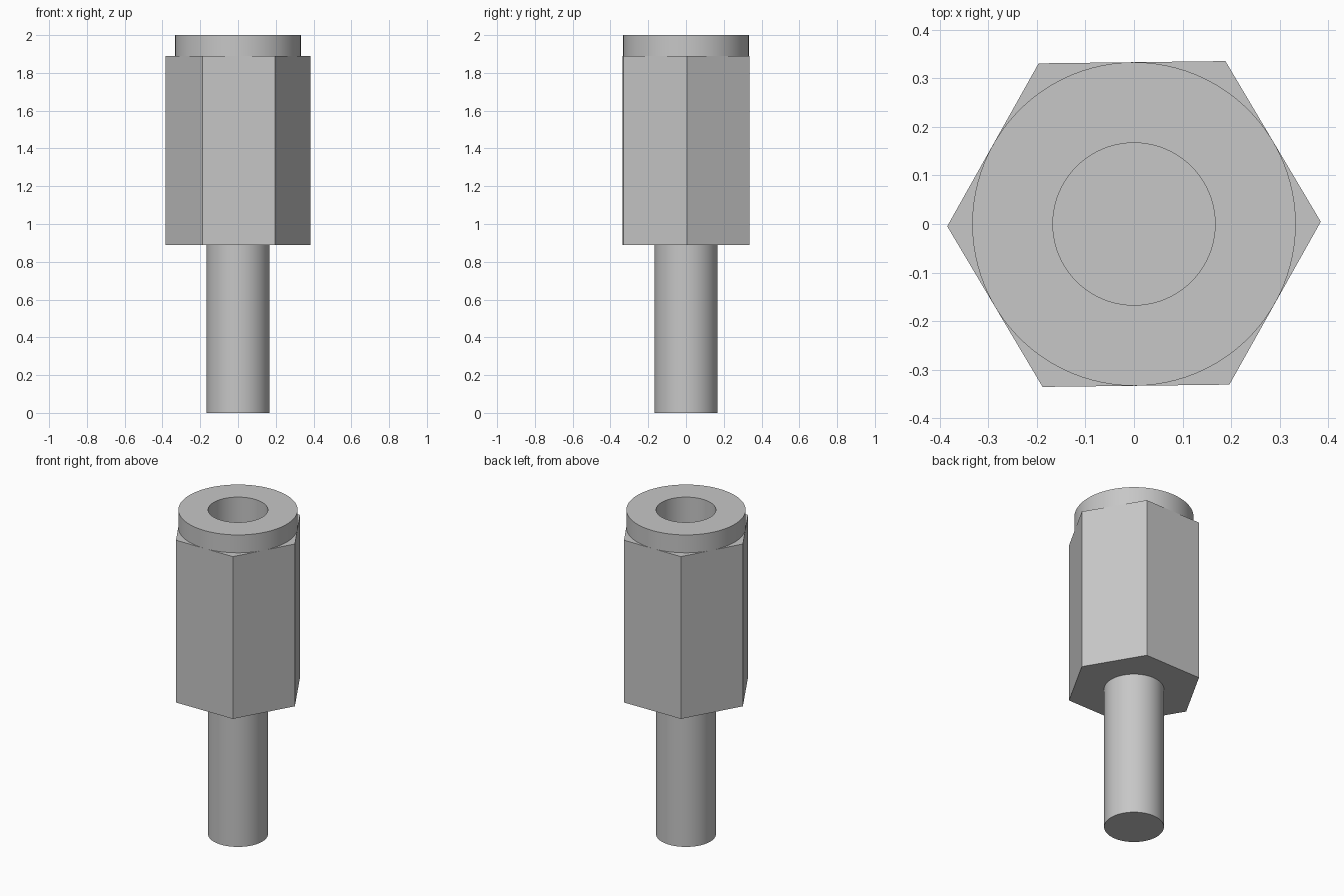
import bpy
import math

cube = bpy.data.objects.get("Cube")
if cube:
    bpy.data.objects.remove(cube, do_unlink=True)

# One plain metal colour
steel = bpy.data.materials.new("grey_steel")
steel.use_nodes = True
grey = (0.57, 0.57, 0.57, 1.0)
steel.diffuse_color = grey
steel.node_tree.nodes["Principled BSDF"].inputs["Base Color"].default_value = grey


def prism(name, radius, bottom, top, sides=96, turn=0.0):
    """Upright prism whose first corner lies at angle turn from +x."""
    bpy.ops.mesh.primitive_cylinder_add(
        vertices=sides, radius=radius, depth=top - bottom,
        location=(0, 0, (bottom + top) / 2),
        rotation=(0, 0, turn))
    obj = bpy.context.object
    obj.name = name
    bpy.ops.object.transform_apply(location=True, rotation=True, scale=True)
    obj.data.materials.append(steel)
    return obj


SHOULDER, HEX_TOP, TOP = 0.89, 1.89, 2.0
BORE_FLOOR = 1.11
SHAFT_RADIUS, COLLAR_RADIUS = 0.167, 0.333

# Threadless stud, hexagonal body and round collar
stud = prism("stud", SHAFT_RADIUS, 0.0, SHOULDER)
hex_body = prism("hex_body", COLLAR_RADIUS / math.cos(math.pi / 6),
                 SHOULDER, HEX_TOP, 6, math.radians(90.7))
collar = prism("collar", COLLAR_RADIUS, HEX_TOP, TOP)

# Blind bore through the collar into the body
bore = prism("bore_cutter", SHAFT_RADIUS, BORE_FLOOR, TOP + 0.1)
bore.hide_render = True
for part in (hex_body, collar):
    cut = part.modifiers.new("bore", 'BOOLEAN')
    cut.operation = 'DIFFERENCE'
    cut.solver = 'EXACT'
    cut.object = bore
    bpy.context.view_layer.objects.active = part
    bpy.ops.object.modifier_apply(modifier=cut.name)
bpy.data.objects.remove(bore, do_unlink=True)

# Smooth the round walls and keep the edges crisp
bpy.ops.object.select_all(action='DESELECT')
for part in (stud, hex_body, collar):
    part.select_set(True)
bpy.context.view_layer.objects.active = hex_body
bpy.ops.object.shade_smooth_by_angle(angle=math.radians(30))
